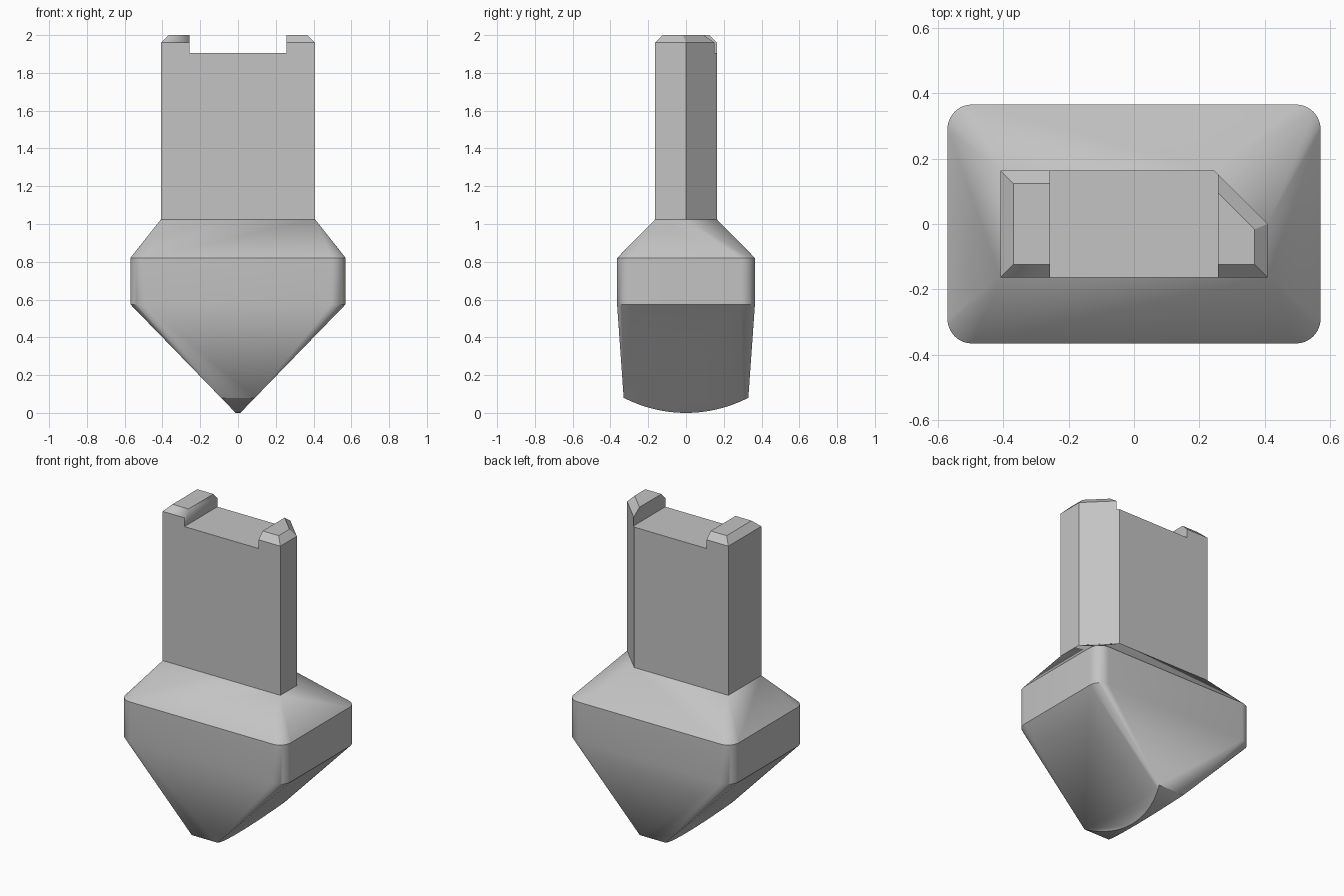
import bpy, bmesh, math

if "Cube" in bpy.data.objects:
    bpy.data.objects.remove(bpy.data.objects["Cube"], do_unlink=True)

grey = bpy.data.materials.new("light_grey")
grey.use_nodes = True
COLOUR = (0.55, 0.55, 0.55, 1)
grey.diffuse_color = COLOUR
grey.node_tree.nodes["Principled BSDF"].inputs["Base Color"].default_value = COLOUR


def finish(bm, name, angle):
    bmesh.ops.recalc_face_normals(bm, faces=bm.faces)
    mesh = bpy.data.meshes.new(name)
    bm.to_mesh(mesh)
    bm.free()
    mesh.materials.append(grey)
    obj = bpy.data.objects.new(name, mesh)
    bpy.context.collection.objects.link(obj)
    bpy.ops.object.select_all(action='DESELECT')
    obj.select_set(True)
    bpy.context.view_layer.objects.active = obj
    bpy.ops.object.shade_smooth_by_angle(angle=math.radians(angle))
    return obj


def prism(outline, z0, z1):
    bm = bmesh.new()
    base = bm.faces.new([bm.verts.new((x, y, z0)) for x, y in outline])
    ext = bmesh.ops.extrude_face_region(bm, geom=[base], use_keep_orig=True)
    for v in ext["geom"]:
        if isinstance(v, bmesh.types.BMVert):
            v.co.z = z1
    bmesh.ops.recalc_face_normals(bm, faces=bm.faces)
    return bm


# Stem outline, with one cut corner at the back left
W, D = 0.408, 0.163
stem_outline = [(-W, -D), (W, -D), (W, 0), (W - D, D), (-W, D)]

# Body: rounded block with sloped shoulders and a wedge tip, all convex
HX, HY, R, STEPS = 0.57, 0.365, 0.075, 10
points = [(x, y, 1.025) for x, y in stem_outline]
for sx in (-1, 1):
    for sy in (-1, 1):
        for i in range(STEPS + 1):
            a = math.pi / 2 * i / STEPS
            x = sx * (HX - R + R * math.cos(a))
            y = sy * (HY - R + R * math.sin(a))
            points += [(x, y, 0.82), (x, y, 0.575)]

# Curved cutting edge at the bottom of the wedge
TIP_Y, TIP_R, N = 0.33, 0.72, 24
for i in range(N + 1):
    y = TIP_Y * (2 * i / N - 1)
    z = TIP_R - math.sqrt(TIP_R ** 2 - y ** 2)
    half = 0.012 + 0.97 * z
    points += [(half, y, z), (-half, y, z)]

bm = bmesh.new()
for p in points:
    bm.verts.new(p)
bmesh.ops.convex_hull(bm, input=bm.verts)
bmesh.ops.dissolve_limit(bm, angle_limit=math.radians(0.3),
                         verts=bm.verts, edges=bm.edges)
finish(bm, "wedge_body", 30)

# Stem with a chamfered top rim
bm = prism(stem_outline, 1.0, 2.0)
rim = [e for e in bm.edges if all(v.co.z > 1.99 for v in e.verts)]
bmesh.ops.bevel(bm, geom=rim, offset=0.04, offset_type='OFFSET',
                segments=1, affect='EDGES')
stem = finish(bm, "stem", 10)

# Slot across the top, leaving two tabs
S = 0.257
bm = prism([(-S, -1), (S, -1), (S, 1), (-S, 1)], 1.905, 2.2)
slot = finish(bm, "slot_cutter", 10)
slot.hide_render = True
cut = stem.modifiers.new("slot", 'BOOLEAN')
cut.operation = 'DIFFERENCE'
cut.solver = 'EXACT'
cut.object = slot
bpy.ops.object.select_all(action='DESELECT')
stem.select_set(True)
bpy.context.view_layer.objects.active = stem
bpy.ops.object.modifier_move_to_index(modifier="slot", index=0)
bpy.ops.object.modifier_apply(modifier="slot")
bpy.data.objects.remove(slot, do_unlink=True)
